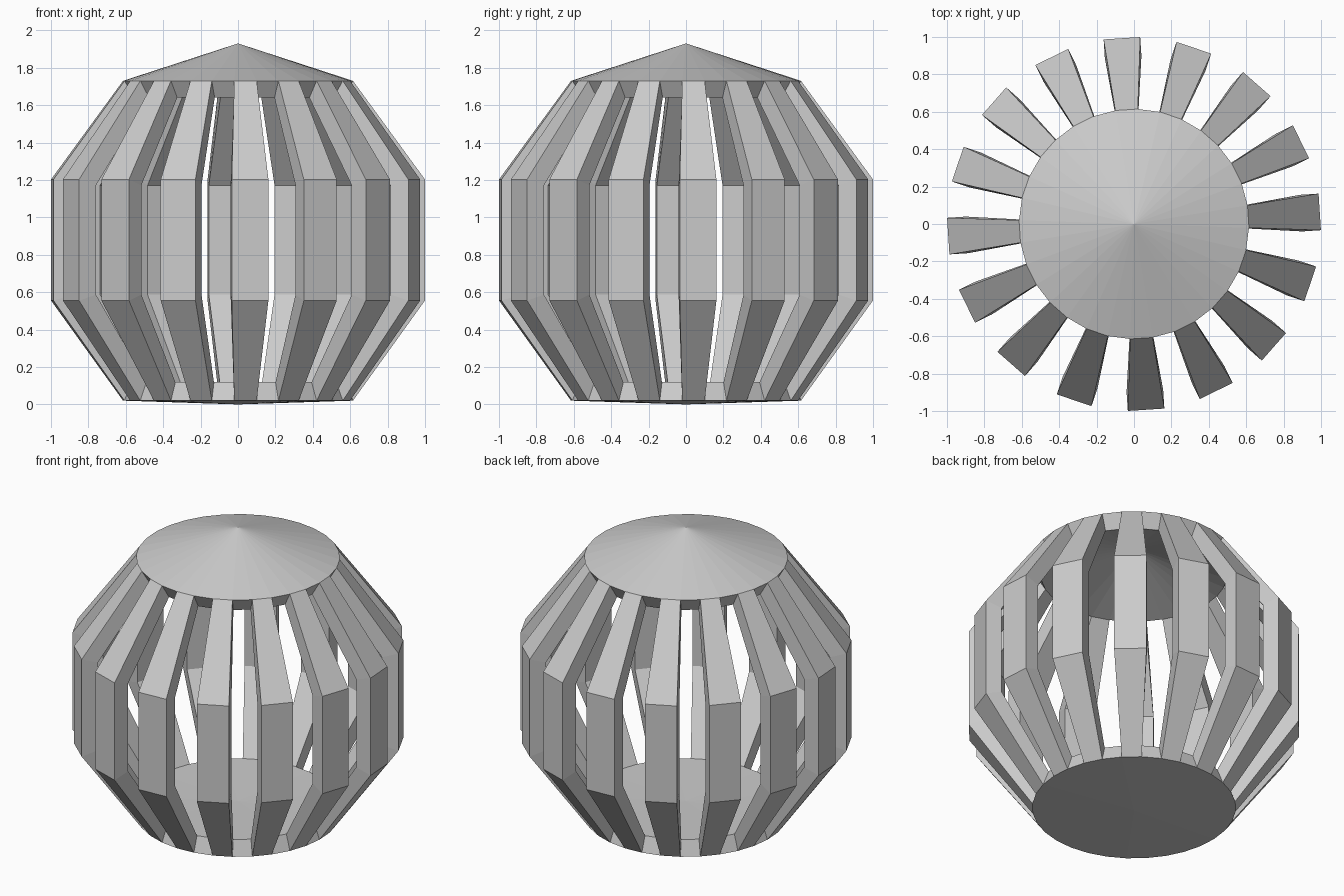
import bpy, bmesh, math

if "Cube" in bpy.data.objects:
    bpy.data.objects.remove(bpy.data.objects["Cube"])

SIDES = 32
PHASE = math.radians(-1.9)
# outer profile between the two shallow cone caps: (radius, height)
PROFILE = [(0.615, 0.02), (1.0, 0.555), (1.0, 1.203), (0.615, 1.73)]

bm = bmesh.new()
rings = []
for r, z in PROFILE:
    rings.append([bm.verts.new((r * math.cos(PHASE + math.tau * i / SIDES),
                                r * math.sin(PHASE + math.tau * i / SIDES), z))
                  for i in range(SIDES)])
base_tip = bm.verts.new((0, 0, 0))
roof_tip = bm.verts.new((0, 0, 1.93))

for i in range(SIDES):
    j = (i + 1) % SIDES
    # base and roof caps
    bm.faces.new((base_tip, rings[0][j], rings[0][i]))
    bm.faces.new((roof_tip, rings[-1][i], rings[-1][j]))
    # slats on every second side, leaving open gaps between
    if i % 2 == 0:
        for low, high in zip(rings, rings[1:]):
            bm.faces.new((low[i], low[j], high[j], high[i]))

mesh = bpy.data.meshes.new("slatted_lantern_shell")
bm.to_mesh(mesh)
bm.free()
shell = bpy.data.objects.new("slatted_lantern_shell", mesh)
bpy.context.collection.objects.link(shell)

# wall thickness, growing inwards
solid = shell.modifiers.new("wall_thickness", 'SOLIDIFY')
solid.thickness = 0.105
solid.offset = -1
